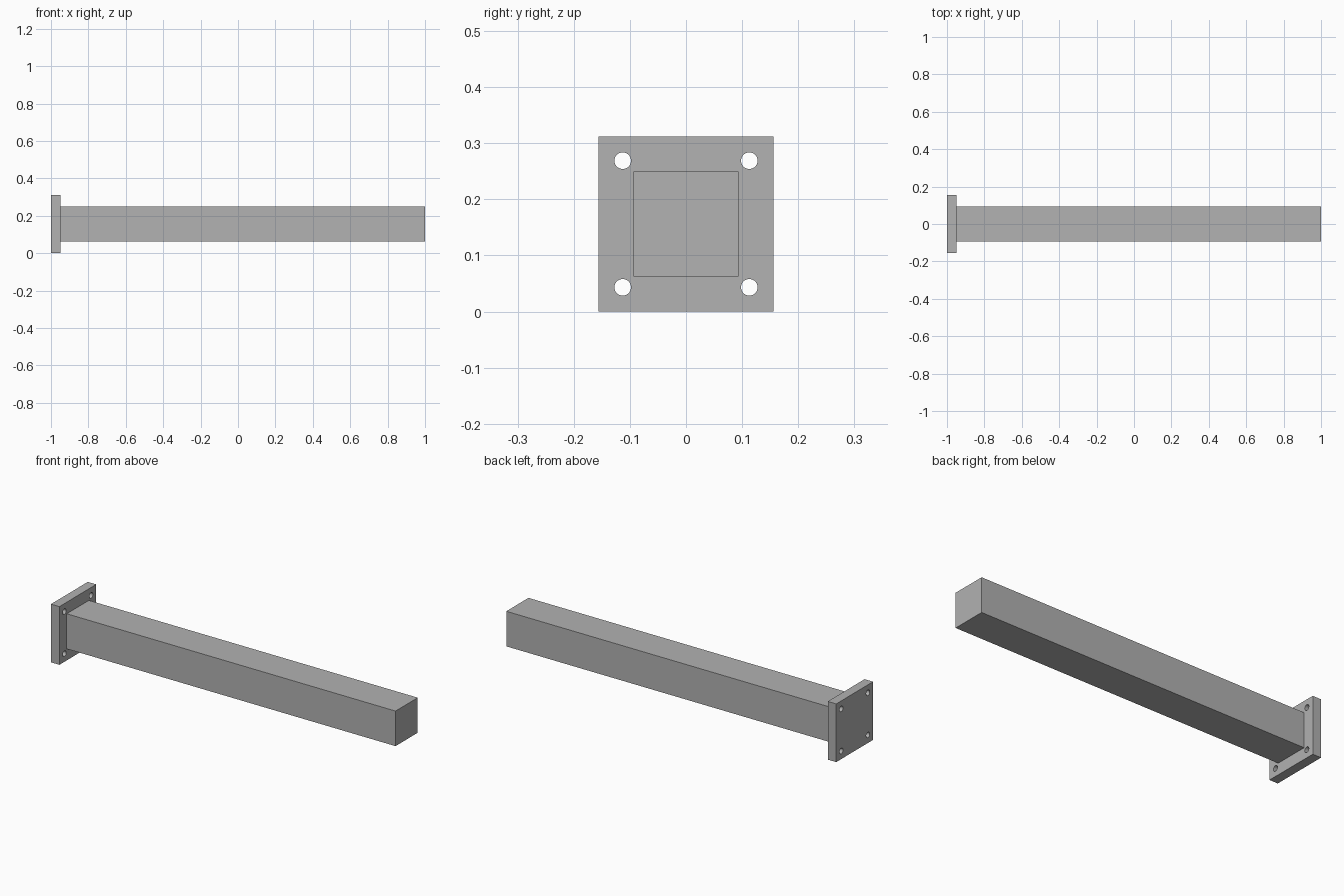
import bpy
import math

if "Cube" in bpy.data.objects:
    bpy.data.objects.remove(bpy.data.objects["Cube"])

MID_Z = 0.156      # height of the post axis
PLATE_T = 0.05     # flange thickness
PLATE_W = 0.312    # flange width
POST_W = 0.188     # post width
HOLE_R = 0.0148
HOLE_OFF = 0.1128

grey = bpy.data.materials.new("steel_grey")
grey.diffuse_color = (0.445, 0.445, 0.445, 1)
grey.use_nodes = True
grey.node_tree.nodes["Principled BSDF"].inputs["Base Color"].default_value = grey.diffuse_color


def box(name, x0, x1, width):
    bpy.ops.mesh.primitive_cube_add(size=1, location=((x0 + x1) / 2, 0, MID_Z))
    ob = bpy.context.object
    ob.name = name
    ob.scale = (x1 - x0, width, width)
    bpy.ops.object.transform_apply(location=False, rotation=False, scale=True)
    ob.data.materials.append(grey)
    return ob


# Square post
box("post", -1 + PLATE_T, 1, POST_W)

# Square end flange
flange = box("end_flange", -1, -1 + PLATE_T, PLATE_W)

# Four bolt holes cut through the flange corners
for sy in (-1, 1):
    for sz in (-1, 1):
        bpy.ops.mesh.primitive_cylinder_add(
            vertices=32, radius=HOLE_R, depth=PLATE_T * 3,
            location=(-1 + PLATE_T / 2, sy * HOLE_OFF, MID_Z + sz * HOLE_OFF),
            rotation=(0, math.pi / 2, 0))
        cutter = bpy.context.object
        cutter.name = "bolt_hole_cutter"
        cutter.data.materials.append(grey)
        bpy.context.view_layer.objects.active = flange
        mod = flange.modifiers.new("bolt_hole", "BOOLEAN")
        mod.operation = "DIFFERENCE"
        mod.solver = "EXACT"
        mod.object = cutter
        bpy.ops.object.modifier_apply(modifier=mod.name)
        bpy.data.objects.remove(cutter, do_unlink=True)

# Smooth hole walls, crisp flange edges
bpy.ops.object.select_all(action="DESELECT")
flange.select_set(True)
bpy.context.view_layer.objects.active = flange
bpy.ops.object.shade_smooth_by_angle(angle=math.radians(30))
